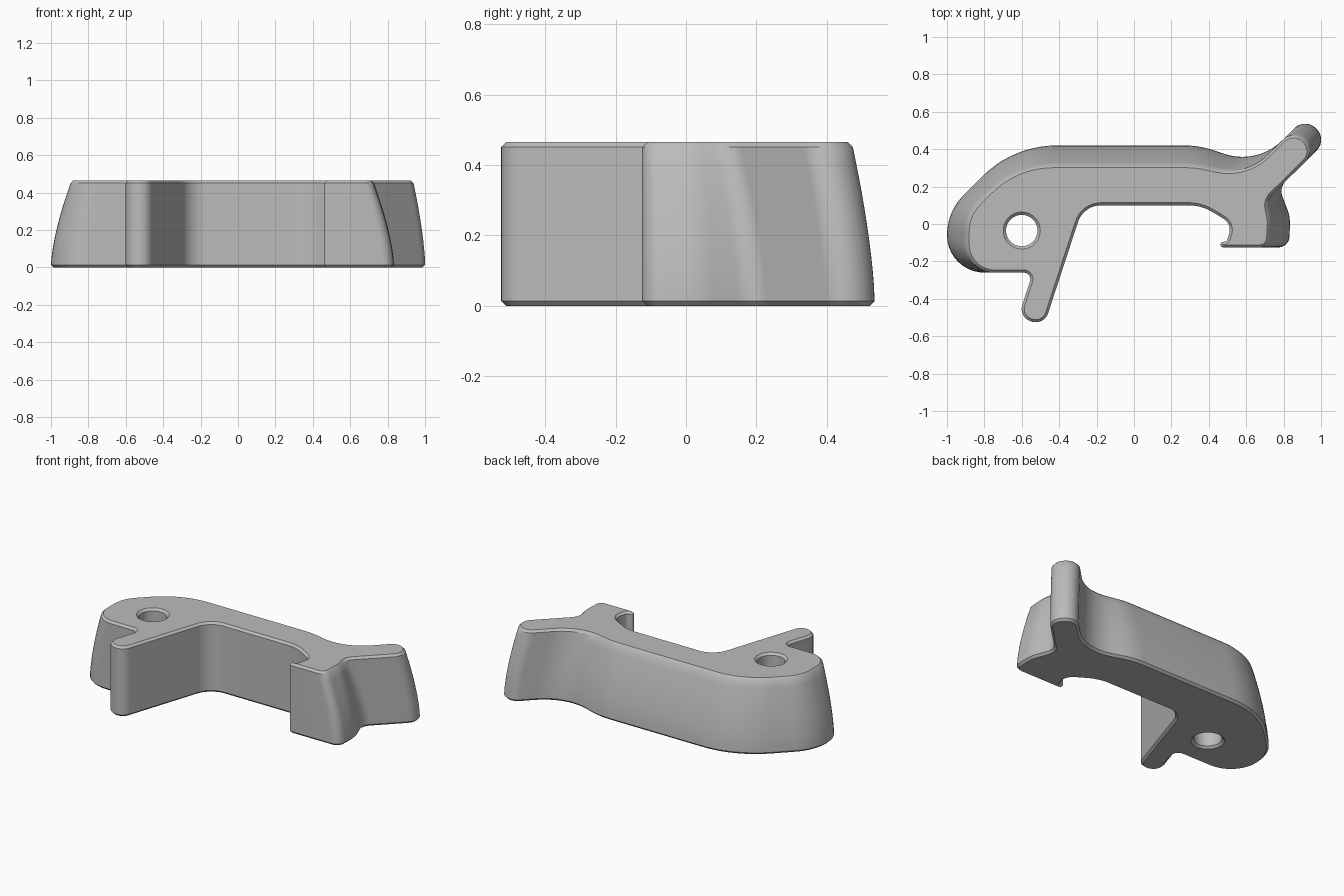
import bpy, bmesh, math
from mathutils import Vector

cube = bpy.data.objects.get("Cube")
if cube:
    bpy.data.objects.remove(cube)

HEIGHT, CHAMFER, STEPS, ARC = 0.465, 0.014, 10, 10

# Outline corners, counter-clockwise: base x, y, radius, then shift and radius change at the top
CORNERS = [
    (-1.0, .065, .30, .105, -.015, -.08),    # rounded left end
    (-1.0, -.26, .20, .105, 0, -.05),
    (-.541, -.26, .035, 0, 0, 0),            # leg
    (-.619, -.498, .07, 0, 0, 0),
    (-.481, -.544, .07, 0, 0, 0),
    (-.27, .10, .13, 0, 0, 0),               # inner span
    (.36, .10, .25, 0, 0, 0),
    (.525, .0, .07, 0, 0, 0),                # hook notch and tooth
    (.495, -.095, .022, 0, 0, 0),
    (.463, -.095, .013, 0, 0, 0),
    (.463, -.125, .013, 0, 0, 0),
    (.83, -.125, .06, -.11, 0, -.01),        # hook outer side
    (.835, .04, .20, -.107, -.02, 0),
    (.775, .195, .08, -.07, -.07, 0),
    (1.035, .45, .082, -.062, -.062, 0),     # slanted arm
    (.915, .57, .082, -.062, -.062, 0),
    (.66, .315, .30, -.06, -.06, 0),
    (.35, .42, .50, -.02, -.105, 0),         # back
    (-.645, .42, .56, .015, -.105, -.08),
]


def outline(t):
    """Filleted outline at draft amount t (0 base, 1 top)."""
    pts = [Vector((x + dx * t, y + dy * t)) for x, y, r, dx, dy, dr in CORNERS]
    result = []
    for i, p in enumerate(pts):
        radius = CORNERS[i][2] + CORNERS[i][5] * t
        a = (pts[i - 1] - p).normalized()
        b = (pts[(i + 1) % len(pts)] - p).normalized()
        half = a.angle(b) / 2
        centre = p + (a + b).normalized() * (radius / math.sin(half))
        start = p + a * (radius / math.tan(half)) - centre
        end = p + b * (radius / math.tan(half)) - centre
        sweep = start.angle(end)
        for k in range(ARC + 1):
            f = k / ARC
            v = (start * math.sin((1 - f) * sweep) + end * math.sin(f * sweep)) / math.sin(sweep)
            result.append(centre + v)
    return result


def inset(pts, d):
    out = []
    for i, p in enumerate(pts):
        tan = (pts[(i + 1) % len(pts)] - pts[i - 1]).normalized()
        out.append(p + Vector((-tan.y, tan.x)) * d)
    return out


def circle(radius, n=48):
    return [Vector((-.6 + radius * math.cos(math.tau * k / n),
                    -.035 + radius * math.sin(math.tau * k / n))) for k in range(n)]


def loft(bm, rings):
    """Skin a stack of (points, z) rings; return the first and last edge loops."""
    loops = [[bm.verts.new((p.x, p.y, z)) for p in pts] for pts, z in rings]
    for lo, hi in zip(loops, loops[1:]):
        for i in range(len(lo)):
            j = (i + 1) % len(lo)
            bm.faces.new((lo[i], lo[j], hi[j], hi[i]))
    return [[bm.edges.get((l[i - 1], l[i])) for i in range(len(l))]
            for l in (loops[0], loops[-1])]


bm = bmesh.new()

# Outer wall, curving inwards at the back and ends, with chamfered rims
rings = [(inset(outline(0), CHAMFER), 0)]
for s in range(STEPS + 1):
    f = s / STEPS
    rings.append((outline(f ** 1.5), CHAMFER + f * (HEIGHT - 2 * CHAMFER)))
rings.append((inset(outline(1), CHAMFER), HEIGHT))
wall_low, wall_high = loft(bm, rings)

# Pivot hole with chamfered rims
hole_low, hole_high = loft(bm, [
    (circle(.099), 0), (circle(.084), CHAMFER),
    (circle(.084), HEIGHT - CHAMFER), (circle(.099), HEIGHT)])

# Flat top and bottom around the hole
for edges, z in ((wall_low + hole_low, -1), (wall_high + hole_high, 1)):
    bmesh.ops.triangle_fill(bm, use_beauty=True, use_dissolve=False,
                            edges=edges, normal=(0, 0, z))
bmesh.ops.recalc_face_normals(bm, faces=bm.faces)

mesh = bpy.data.meshes.new("lever_body")
bm.to_mesh(mesh)
bm.free()
body = bpy.data.objects.new("lever_body", mesh)
bpy.context.collection.objects.link(body)

# Single plain grey
grey = bpy.data.materials.new("plain_grey")
grey.use_nodes = True
colour = (.5, .5, .5, 1)
grey.diffuse_color = colour
grey.node_tree.nodes["Principled BSDF"].inputs["Base Color"].default_value = colour
mesh.materials.append(grey)

bpy.ops.object.select_all(action='DESELECT')
body.select_set(True)
bpy.context.view_layer.objects.active = body
bpy.ops.object.shade_smooth_by_angle(angle=math.radians(30))
